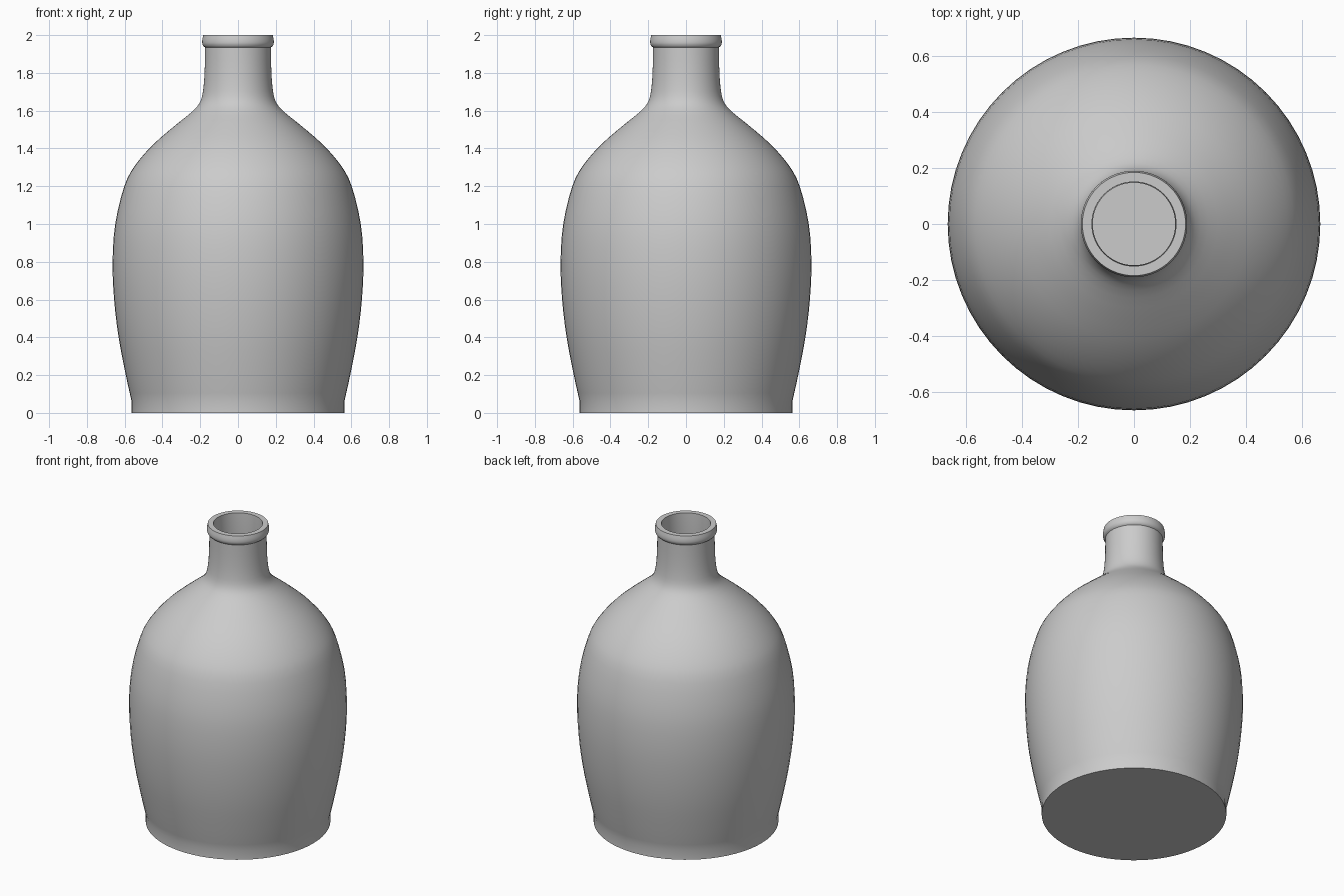
import bpy, bmesh, math
from mathutils import Vector

if "Cube" in bpy.data.objects:
    bpy.data.objects.remove(bpy.data.objects["Cube"])

SEGMENTS = 64


def smooth_curve(pts, steps=3):
    """Catmull-Rom interpolation through (radius, height) points."""
    p = [Vector(q) for q in pts]
    p = [2 * p[0] - p[1]] + p + [2 * p[-1] - p[-2]]
    out = []
    for i in range(1, len(p) - 2):
        a, b, c, d = p[i - 1:i + 3]
        for s in range(steps):
            t = s / steps
            out.append(0.5 * (2 * b + (c - a) * t + (2 * a - 5 * b + 4 * c - d) * t * t
                              + (3 * b - a - 3 * c + d) * t ** 3))
    return [tuple(v) for v in out] + [tuple(pts[-1])]


def lathe(name, profile):
    """Revolve a profile around z; zero-radius ends close to a point."""
    bm = bmesh.new()
    verts = [bm.verts.new((r, 0, z)) for r, z in profile]
    edges = [bm.edges.new(e) for e in zip(verts, verts[1:])]
    bmesh.ops.spin(bm, geom=verts + edges, cent=(0, 0, 0), axis=(0, 0, 1),
                   angle=math.tau, steps=SEGMENTS, use_merge=True)
    bmesh.ops.remove_doubles(bm, verts=bm.verts, dist=1e-5)
    bmesh.ops.recalc_face_normals(bm, faces=bm.faces)
    mesh = bpy.data.meshes.new(name)
    bm.to_mesh(mesh)
    bm.free()
    obj = bpy.data.objects.new(name, mesh)
    bpy.context.collection.objects.link(obj)
    bpy.context.view_layer.objects.active = obj
    obj.select_set(True)
    bpy.ops.object.shade_smooth_by_angle(angle=math.radians(35))
    obj.select_set(False)
    return obj


# Flat underside and straight foot band
foot = [(0, 0), (0.563, 0)]

# Belly, shoulder and neck
body = smooth_curve([(0.563, 0.06), (0.594, 0.2), (0.632, 0.4), (0.656, 0.6),
                     (0.664, 0.8), (0.650, 1.0), (0.602, 1.2), (0.545, 1.31),
                     (0.450, 1.42), (0.335, 1.52), (0.237, 1.60), (0.197, 1.655),
                     (0.182, 1.73), (0.176, 1.83), (0.175, 1.935)])

# Rounded lip
lip = smooth_curve([(0.183, 1.941), (0.189, 1.955), (0.189, 1.975), (0.184, 2.0)])

# Inner wall, from the mouth down to the inside floor
inside = [(0.150, 2.0), (0.147, 1.73)] + smooth_curve(
    [(0.160, 1.655), (0.205, 1.575), (0.315, 1.485), (0.425, 1.385), (0.512, 1.29),
     (0.566, 1.18), (0.614, 0.99), (0.628, 0.8), (0.620, 0.6), (0.596, 0.4),
     (0.558, 0.2), (0.530, 0.06)]) + [(0, 0.06)]

lathe("bottle", foot + body + lip + inside)
